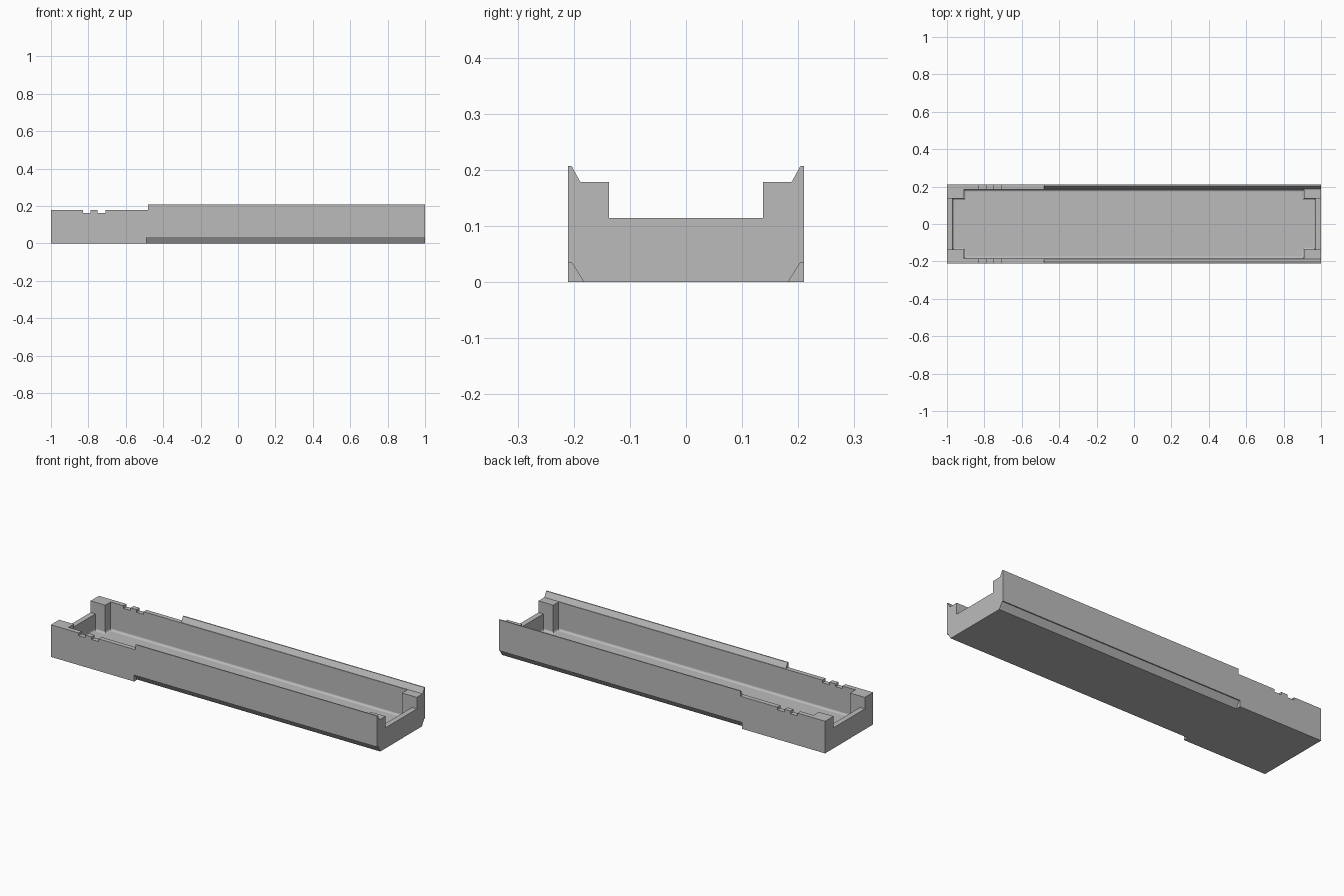
import bpy, bmesh, math
from mathutils import Vector

cube = bpy.data.objects.get("Cube")
if cube:
    bpy.data.objects.remove(cube, do_unlink=True)

# Main dimensions
HALF_W, WALL_TOP, RIM_TOP, END_TOP = 0.21, 0.178, 0.207, 0.114
POST_Y, INNER_Y = 0.137, 0.184
POST_X, INNER_X = 0.91, 0.97
FLOOR = 0.022
RIM_START, GROOVE_START = -0.48, -0.49
PAST = 1.1  # cutters run past the ends

grey = bpy.data.materials.new("plain grey")
grey.use_nodes = True
grey.diffuse_color = (0.5, 0.5, 0.5, 1)
grey.node_tree.nodes["Principled BSDF"].inputs["Base Color"].default_value = (0.5, 0.5, 0.5, 1)


def prism(name, points, start, end, axis, fillet=0):
    """Extrude a closed profile along x (points are y, z) or z (points are x, y)."""
    bm = bmesh.new()
    place = (lambda a, b: (start, a, b)) if axis == "x" else (lambda a, b: (a, b, start))
    face = bm.faces.new([bm.verts.new(place(a, b)) for a, b in points])
    base_edges = list(face.edges)
    shift = Vector((end - start, 0, 0)) if axis == "x" else Vector((0, 0, end - start))
    grown = bmesh.ops.extrude_face_region(bm, geom=[face], use_keep_orig=True)
    moved = [g for g in grown["geom"] if isinstance(g, bmesh.types.BMVert)]
    bmesh.ops.translate(bm, verts=moved, vec=shift)
    bmesh.ops.recalc_face_normals(bm, faces=bm.faces)
    if fillet:
        bmesh.ops.bevel(bm, geom=base_edges, offset=fillet, segments=5,
                        profile=0.5, affect="EDGES")
    mesh = bpy.data.meshes.new(name)
    bm.to_mesh(mesh)
    bm.free()
    mesh.materials.append(grey)
    obj = bpy.data.objects.new(name, mesh)
    bpy.context.collection.objects.link(obj)
    return obj


def rect(a0, a1, b0, b1):
    return [(a0, b0), (a1, b0), (a1, b1), (a0, b1)]


tray = prism("tray_body", rect(-HALF_W, HALF_W, 0, RIM_TOP), -1, 1, "x")
cutters = []

# Sloped inner sides of the raised rims
cutters.append(prism("rim_cutter",
                     [(-0.188, WALL_TOP), (0.188, WALL_TOP), (0.204, RIM_TOP),
                      (0.204, 0.3), (-0.204, 0.3), (-0.204, RIM_TOP)],
                     -PAST, PAST, "x"))
# Lower section without rims
cutters.append(prism("low_section_cutter", rect(-0.3, 0.3, WALL_TOP, 0.32),
                     -PAST - 0.1, RIM_START, "x"))
# Open ends between the corner posts
cutters.append(prism("end_opening_cutter", rect(-POST_Y, POST_Y, END_TOP, 0.34),
                     -PAST, PAST, "x"))
# Cavity with corner posts and a rounded floor edge
quarter = [(INNER_X, POST_Y), (POST_X, POST_Y), (POST_X, INNER_Y)]
cavity = quarter + [(-x, y) for x, y in reversed(quarter)]
cavity += [(-x, -y) for x, y in cavity]
cutters.append(prism("cavity_cutter", cavity, FLOOR, 0.36, "z", fillet=0.012))
# Two small notches across both walls
for left in (-0.83, -0.75):
    cutters.append(prism("notch_cutter", rect(-0.3, 0.3, 0.163, 0.3), left, left + 0.042, "x"))
# Grooves along the lower edges
for s in (-1, 1):
    cutters.append(prism("groove_cutter",
                         [(s * 0.3, 0.035), (s * 0.204, 0.035), (s * 0.182, 0),
                          (s * 0.163, -0.03), (s * 0.3, -0.03)],
                         GROOVE_START, PAST, "x"))

for o in bpy.context.view_layer.objects:
    o.select_set(False)
bpy.context.view_layer.objects.active = tray
tray.select_set(True)
for c in cutters:
    mod = tray.modifiers.new("cut", "BOOLEAN")
    mod.operation, mod.solver, mod.object = "DIFFERENCE", "EXACT", c
    bpy.ops.object.modifier_apply(modifier=mod.name)
    bpy.data.objects.remove(c, do_unlink=True)

# Crisp edges with a smooth floor fillet
bpy.ops.object.shade_smooth_by_angle(angle=math.radians(25))
weighted = tray.modifiers.new("even_shading", "WEIGHTED_NORMAL")
weighted.keep_sharp = True
